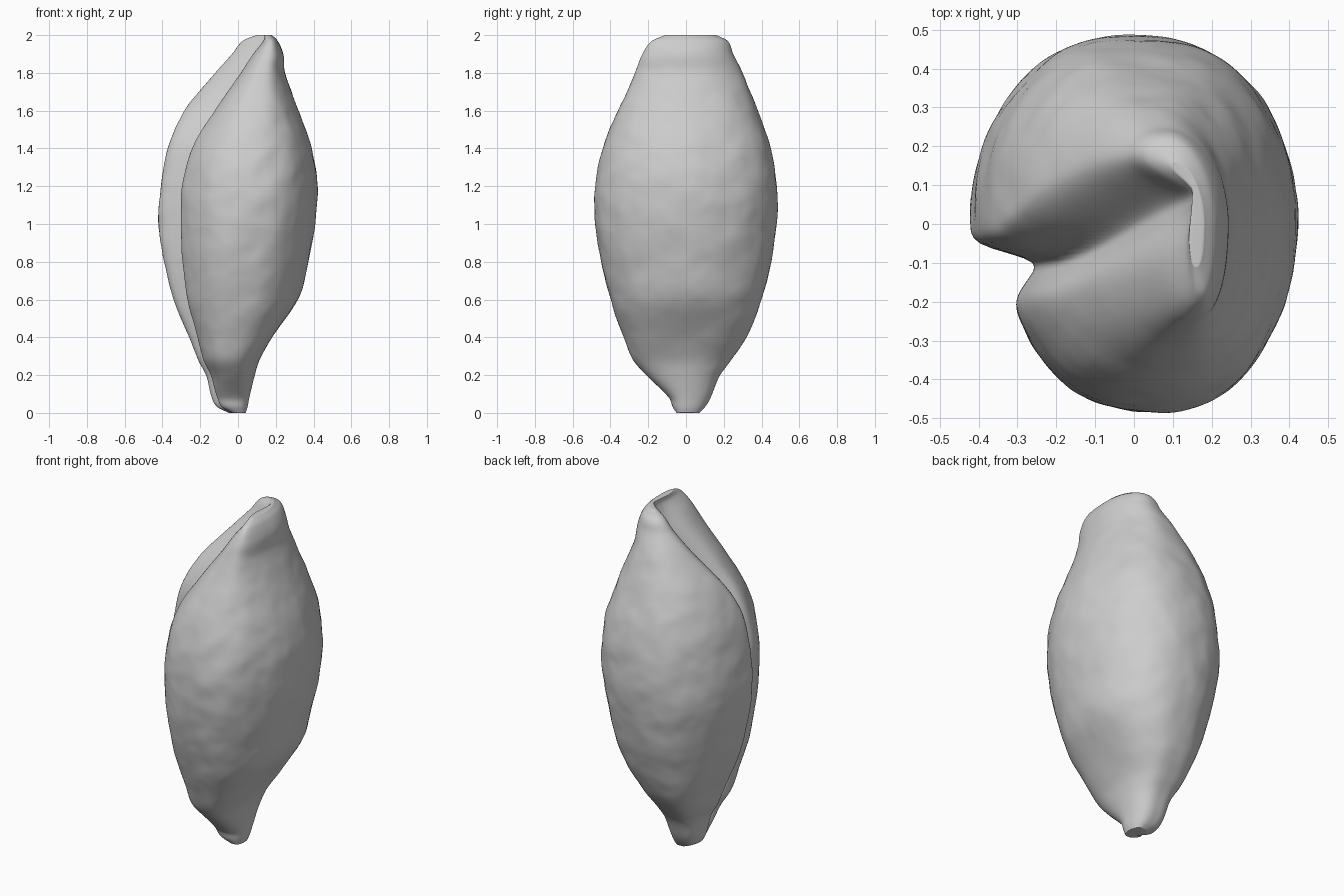
import bpy
import bmesh
import math
from mathutils import Vector, noise

default = bpy.data.objects.get("Cube")
if default:
    bpy.data.objects.remove(default, do_unlink=True)

# Kernel stations in hundredths: height, back lobe edge, front lobe edge,
# crease floor, right side, front extent, back extent
STATIONS = [
    (0, -5, -4, -3, 4, -5, 7),
    (3, -11, -10, -8, 5, -7, 10),
    (8, -14, -13, -10, 6, -9, 13),
    (20, -17, -16, -12, 9, -21, 18),
    (28, -21, -20, -15, 12, -28, 24),
    (40, -26, -24, -17, 20, -33, 32),
    (60, -34, -30, -21, 32, -40, 40),
    (80, -39, -33, -24, 37, -45, 45),
    (100, -42, -34, -25, 41, -48, 48),
    (120, -41, -33, -25, 42, -48, 48),
    (140, -37, -28, -19, 39, -44, 45),
    (160, -29, -15, -8, 32, -36, 38),
    (180, -15, 0, 5, 25, -27, 30),
    (190, -8, 7, 12, 24, -23, 25),
    (197, -3, 13, 15, 21, -18, 22),
    (200, 2, 14, 15, 18, -11, 16),
]
STATIONS = [[v / 100 for v in row] for row in STATIONS]
RINGS = 130
SIDES = 240


def slope(i, c):
    a, b = STATIONS[max(i - 1, 0)], STATIONS[min(i + 1, len(STATIONS) - 1)]
    return (b[c] - a[c]) / (b[0] - a[0])


def station(z):
    """Smoothly interpolated section sizes at a height."""
    i = 0
    while i < len(STATIONS) - 2 and z > STATIONS[i + 1][0]:
        i += 1
    a, b = STATIONS[i], STATIONS[i + 1]
    h = b[0] - a[0]
    t = (z - a[0]) / h
    s = t * t * (3 - 2 * t)
    # Cubic with matching slopes at both stations
    return [a[c] + (b[c] - a[c]) * s
            + h * t * (1 - t) * ((1 - t) * slope(i, c) - t * slope(i + 1, c))
            for c in range(1, len(a))]


def smoothstep(low, high, v):
    t = min(max((v - low) / (high - low), 0), 1)
    return t * t * (3 - 2 * t)


def section_point(z, angle):
    back_edge, front_edge, floor, right, front, back = station(z)
    c, s = math.cos(angle), math.sin(angle)
    y = s * (back if s > 0 else -front)
    size = min(back - front, 1)
    tip = smoothstep(1.4, 1.9, z)

    # The two lobes reach out by different amounts either side of the crease
    crease_y = -0.11 * size + 0.11 * smoothstep(1.4, 2, z)
    reach = (0.06 + 0.03 * tip) * size
    blend = smoothstep(crease_y - reach, crease_y + reach, y)
    edge = front_edge + (back_edge - front_edge) * blend
    middle_blend = smoothstep(-0.2 * size, 0.1 * size, y)
    middle = (front_edge + (back_edge - front_edge) * middle_blend + right) / 2

    # Fuller shoulder low at the back left, slimmer one by the tip
    fullness = 0.87 - 0.1 * min(abs(z - 1), 1)
    if s > 0:
        if c < 0:
            fullness -= 0.25 * (1 - smoothstep(0.25, 0.7, z))
        else:
            fullness += 0.25 * smoothstep(1.6, 1.95, z)
    spread = abs(c) ** fullness
    x = middle + spread * (right - middle if c > 0 else edge - middle)

    # Crease running down the whole left flank, opening out at the tip
    if c < 0:
        if y > crease_y:
            width = 0.015 + 0.025 * size + 0.05 * tip
        else:
            width = 0.02 + 0.05 * size + 0.05 * tip
        fall = math.exp(-((y - crease_y) / width) ** 2)
        x += (max(floor, x) - x) * fall
    else:
        # Shallow germ hollow low on the rounded flank
        hollow = math.exp(-((z - 0.42) / 0.13) ** 2 - (y / 0.16) ** 2)
        x -= 0.02 * hollow * c

    # Slightly wrinkled skin
    fade = smoothstep(0, 0.3, z) * (1 - smoothstep(1.7, 2, z))
    bump = noise.noise(Vector((x * 7, y * 7, z * 9)))
    bump += 0.5 * noise.noise(Vector((x * 14, y * 14, z * 20)))
    scale = 1 + 0.014 * fade * bump
    return Vector((x * scale, y * scale, z))


# Loft the kernel from closed sections
bm = bmesh.new()
rings = []
for r in range(RINGS + 1):
    height = 1 - math.cos(math.pi * r / RINGS)
    rings.append([bm.verts.new(section_point(height, math.tau * k / SIDES))
                  for k in range(SIDES)])
for low, high in zip(rings, rings[1:]):
    for k in range(SIDES):
        n = (k + 1) % SIDES
        bm.faces.new((low[k], low[n], high[n], high[k]))
bm.faces.new(rings[0][::-1])
bm.faces.new(rings[-1])
bmesh.ops.triangulate(bm, faces=[f for f in bm.faces if len(f.verts) > 4])
bmesh.ops.recalc_face_normals(bm, faces=bm.faces[:])

mesh = bpy.data.meshes.new("kernel")
bm.to_mesh(mesh)
bm.free()
kernel = bpy.data.objects.new("kernel", mesh)
bpy.context.collection.objects.link(kernel)

# Plain grey skin
grey = bpy.data.materials.new("light_grey")
grey.use_nodes = True
colour = (0.61, 0.61, 0.61, 1)
grey.diffuse_color = colour
grey.node_tree.nodes["Principled BSDF"].inputs["Base Color"].default_value = colour
mesh.materials.append(grey)

# Relax the skin and shade it smooth
relax = kernel.modifiers.new("relax", "SMOOTH")
relax.factor = 0.5
relax.iterations = 3
bpy.ops.object.select_all(action="DESELECT")
kernel.select_set(True)
bpy.context.view_layer.objects.active = kernel
bpy.ops.object.shade_smooth_by_angle(angle=math.radians(60))
